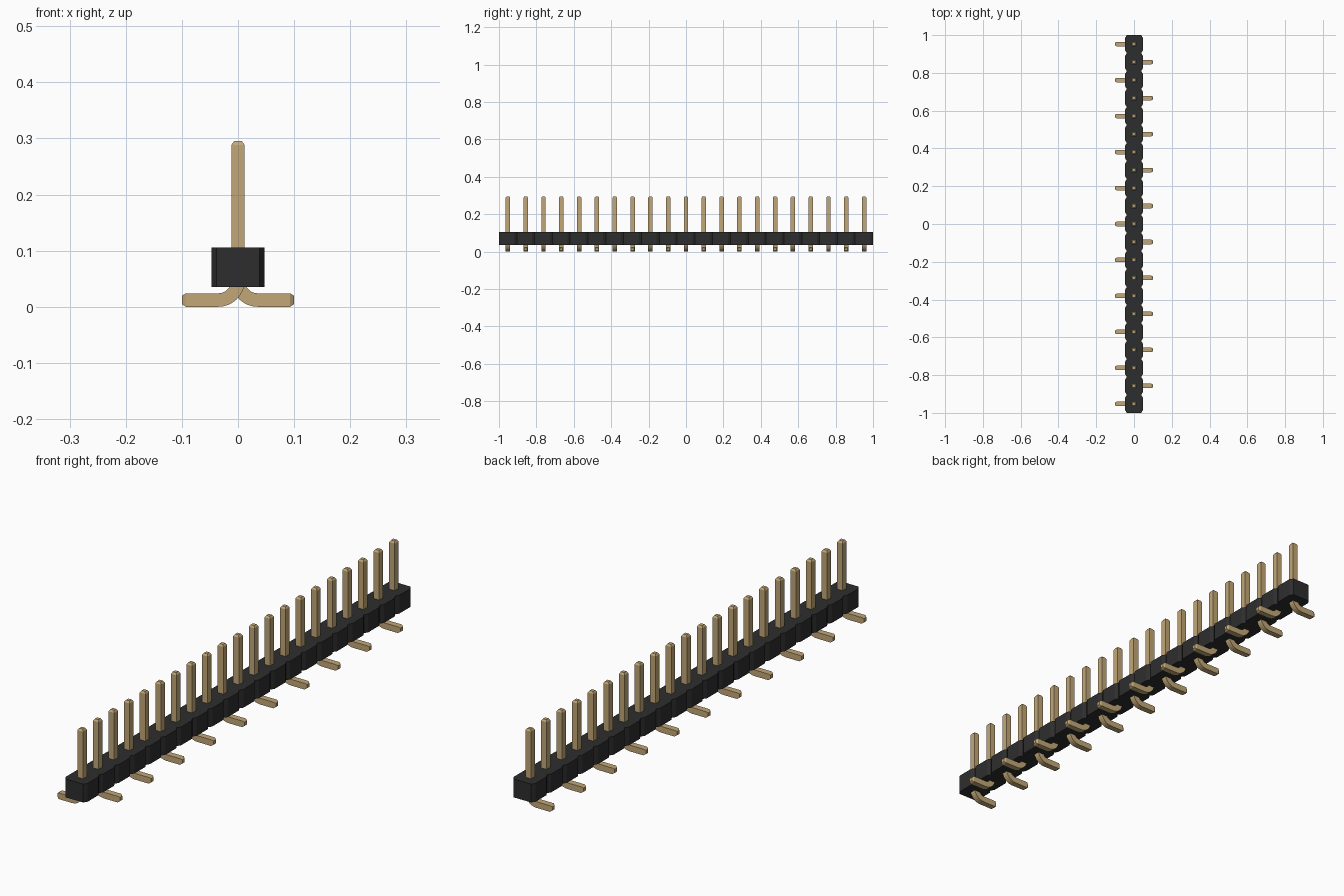
import bpy, bmesh, math
from mathutils import Vector

cube = bpy.data.objects.get("Cube")
if cube:
    bpy.data.objects.remove(cube, do_unlink=True)

COUNT = 21
PITCH = 2 / COUNT
BODY_HALF, BODY_LOW, BODY_HIGH = 0.047, 0.035, 0.106
PIN_HALF, PIN_TOP, FOOT_END = 0.012, 0.295, 0.1
BEND = 0.035       # centreline bend radius


def material(name, color):
    mat = bpy.data.materials.new(name)
    mat.use_nodes = True
    mat.diffuse_color = color
    node = mat.node_tree.nodes["Principled BSDF"]
    node.inputs["Base Color"].default_value = color
    node.inputs["Roughness"].default_value = 0.6
    return mat


def finish(bm, name, mat):
    bmesh.ops.recalc_face_normals(bm, faces=bm.faces)
    mesh = bpy.data.meshes.new(name)
    bm.to_mesh(mesh)
    bm.free()
    mesh.materials.append(mat)
    obj = bpy.data.objects.new(name, mesh)
    bpy.context.collection.objects.link(obj)
    return obj


black = material("black plastic", (0.027, 0.027, 0.027, 1))
gold = material("dull gold", (0.54, 0.39, 0.185, 1))


# Housing: one notched outline, extruded upward
def build_housing():
    cut_x, cut_y = 0.009, 0.014
    side = []
    for i in range(COUNT):
        low = -1 + i * PITCH
        high = low + PITCH
        side += [(BODY_HALF - cut_x, low), (BODY_HALF, low + cut_y),
                 (BODY_HALF, high - cut_y)]
    side.append((BODY_HALF - cut_x, 1))
    outline = side + [(-x, y) for x, y in reversed(side)]
    bm = bmesh.new()
    face = bm.faces.new([bm.verts.new((x, y, BODY_LOW)) for x, y in outline])
    top = bmesh.ops.extrude_face_region(bm, geom=[face], use_keep_orig=True)
    moved = [v for v in top["geom"] if isinstance(v, bmesh.types.BMVert)]
    bmesh.ops.translate(bm, verts=moved, vec=(0, 0, BODY_HIGH - BODY_LOW))
    return finish(bm, "housing", black)


# Pin: square section swept along the post, the bend and the foot
def build_pin(name, y, direction):
    tip, narrow = 0.007, 0.6
    stations = [(0, PIN_TOP, 0, narrow), (0, PIN_TOP - tip, 0, 1)]
    centre_z = PIN_HALF + BEND
    steps = 8
    for k in range(steps + 1):
        a = math.pi / 2 * k / steps
        stations.append((BEND - BEND * math.cos(a),
                         centre_z - BEND * math.sin(a), a, 1))
    stations += [(FOOT_END - tip, PIN_HALF, math.pi / 2, 1),
                 (FOOT_END, PIN_HALF, math.pi / 2, narrow)]
    bm = bmesh.new()
    rings = []
    for x, z, a, scale in stations:
        h = PIN_HALF * scale
        across = Vector((math.cos(a), 0, math.sin(a))) * h
        ring = []
        for s, t in ((-1, -1), (1, -1), (1, 1), (-1, 1)):
            p = Vector((x, t * h, z)) + across * s
            ring.append(bm.verts.new((p.x * direction, y + p.y, p.z)))
        rings.append(ring)
    for r0, r1 in zip(rings, rings[1:]):
        for j in range(4):
            k = (j + 1) % 4
            bm.faces.new((r0[j], r0[k], r1[k], r1[j]))
    bm.faces.new(rings[0])
    bm.faces.new(rings[-1])
    return finish(bm, name, gold)


build_housing()
for i in range(COUNT):
    # Feet alternate between the two sides
    build_pin(f"pin_{i + 1}", -1 + (i + 0.5) * PITCH, -1 if i % 2 == 0 else 1)
